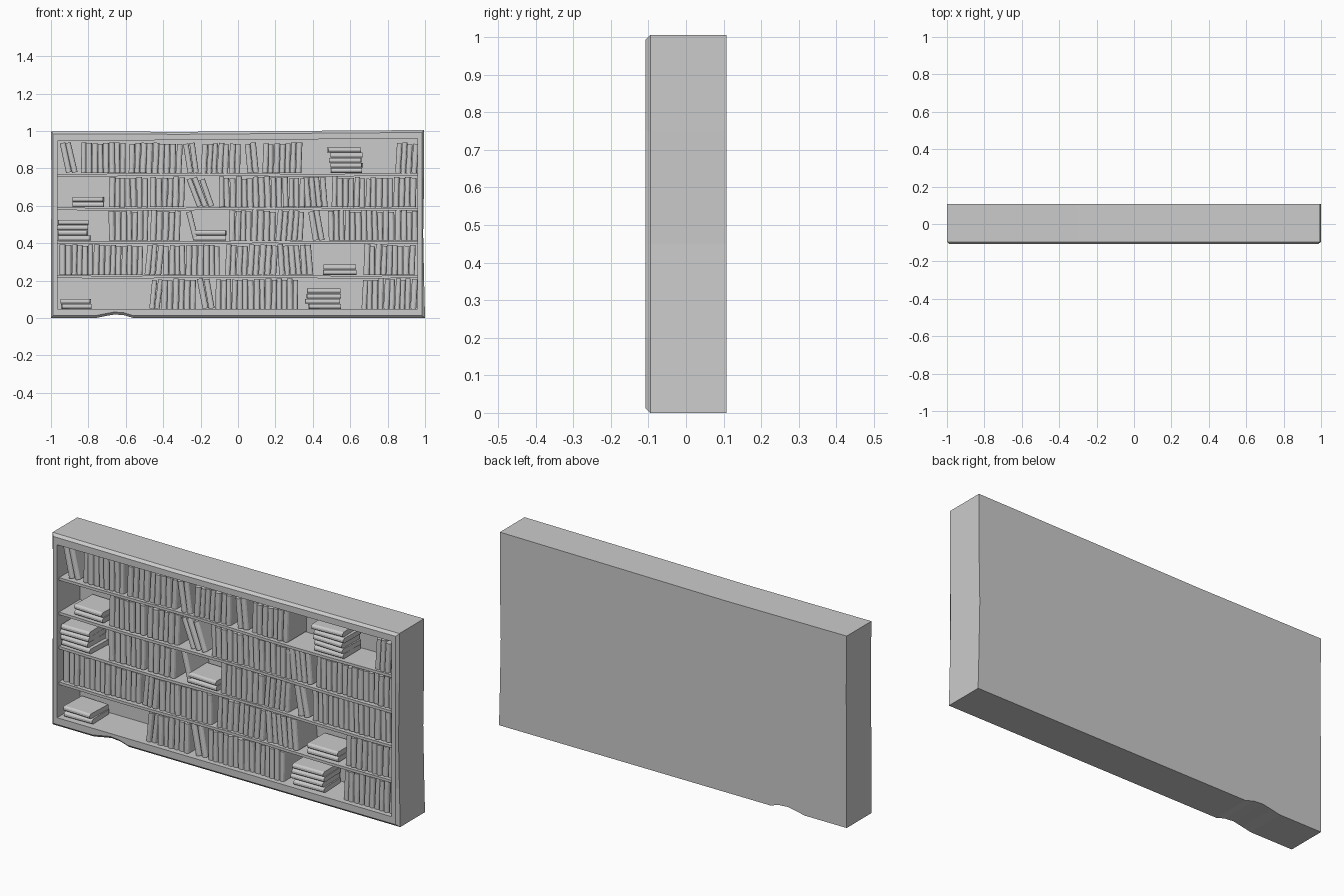
import bpy, bmesh, math, random
from mathutils import Matrix, Vector

if "Cube" in bpy.data.objects:
    bpy.data.objects.remove(bpy.data.objects["Cube"])

random.seed(4)


def finish(bm, name):
    bmesh.ops.recalc_face_normals(bm, faces=bm.faces)
    mesh = bpy.data.meshes.new(name)
    bm.to_mesh(mesh)
    bm.free()
    obj = bpy.data.objects.new(name, mesh)
    bpy.context.collection.objects.link(obj)
    return obj


def clamp(v, lo, hi):
    return max(lo, min(hi, v))


# Case: worn outline lofted back -> chamfer -> front frame -> opening -> inner back
outline = [(-1, 0), (-.76, 0), (-.71, .010), (-.66, .019), (-.61, .015), (-.56, 0),
           (1, 0), (.995, .2), (.99, .45), (.995, .75), (.995, 1.005),
           (.3, 1.0), (-.3, .995), (-1, .998), (-.997, .7), (-1, .35)]


def chamfered(x, z):
    c = .013
    if z < .03:
        z += c
    elif z > .97:
        z -= c
    return clamp(x, -.988, .983), z


def opening(x, z):
    return clamp(x, -.965, .96), clamp(z, .048, .953 + .006 * x)


def same(x, z):
    return x, z


bm = bmesh.new()
rings = []
for y, shape in ((.108, same), (-.095, same), (-.108, chamfered), (-.108, opening), (.08, opening)):
    rings.append([bm.verts.new((p[0], y, p[1])) for p in (shape(*q) for q in outline)])
for a, b in zip(rings, rings[1:]):
    for i in range(len(a)):
        j = (i + 1) % len(a)
        bm.faces.new((a[i], a[j], b[j], b[i]))
bm.faces.new(rings[0])
bm.faces.new(rings[-1])
bmesh.ops.remove_doubles(bm, verts=bm.verts, dist=.0005)
finish(bm, "bookcase_case")


# Shelves: thin boards with a slight uneven sag
def shelf(name, top):
    bm = bmesh.new()
    bmesh.ops.create_cube(bm, size=1)
    long_edges = [e for e in bm.edges if abs(e.verts[0].co.x - e.verts[1].co.x) > .5]
    bmesh.ops.subdivide_edges(bm, edges=long_edges, cuts=9)
    phase = random.uniform(0, 6)
    for v in bm.verts:
        x = v.co.x * 1.93
        v.co = (x - .002, v.co.y * .172 - .006,
                top - .007 + v.co.z * .014 + .003 * math.sin(5 * x + phase) - .002)
    finish(bm, name)


# Book: round-spined block, local z is the height, spine faces -y
def book(bm, w, d, h, matrix):
    plan = [(-.5, d), (-.5, .010), (-.36, .003), (-.15, 0),
            (.15, 0), (.36, .003), (.5, .010), (.5, d)]
    low, high = ([bm.verts.new(matrix @ Vector((u * w, y, z))) for u, y in plan]
                 for z in (0, h))
    n = len(plan)
    for i in range(n):
        j = (i + 1) % n
        bm.faces.new((low[i], low[j], high[j], high[i]))
    bm.faces.new(low)
    bm.faces.new(high)


def standing(bm, x0, x1, lean, base):
    x = x0
    while x < x1 - .02:
        w = random.uniform(.027, .033)
        h = random.uniform(.152, .164)
        a = math.radians(lean + random.uniform(-1.2, 1.2))
        lift = w / 2 * abs(math.sin(a))
        y = random.uniform(-.086, -.078)
        m = Matrix.Translation((x + w / 2, y, base + lift)) @ Matrix.Rotation(a, 4, 'Y')
        book(bm, w * .96, .078 - y, h, m)
        x += w / math.cos(a)


def stack(bm, x0, x1, count, height, base):
    t = height / count
    for i in range(count):
        length = (x1 - x0) * random.uniform(.88, .97)
        m = (Matrix.Translation(((x0 + x1) / 2 + random.uniform(-.01, .01), -.012, base + t * (i + .5)))
             @ Matrix.Rotation(random.uniform(-.05, .05), 4, 'Z')
             @ Matrix.Translation((-length / 2, -.072, 0))
             @ Matrix.Rotation(math.pi / 2, 4, 'Y'))
        book(bm, t * .93, .145, length, m)


# Each level: floor height, standing runs (x0, x1, lean), stacks (x0, x1, count, height)
levels = [
    (.048, [(-.475, -.41, 6), (-.41, -.22, 1), (-.19, -.13, -11), (-.12, .34, 0), (.66, .955, 2)],
     [(-.95, -.785, 2, .055), (.36, .55, 4, .11)]),
    (.230, [(-.955, -.5, 1), (-.5, -.42, 5), (-.4, -.08, 0), (-.07, .2, 3), (.22, .42, -4), (.67, .955, 1)],
     [(.45, .635, 2, .056)]),
    (.413, [(-.69, -.47, 0), (-.47, -.3, 2), (-.24, -.2, -15), (-.05, .2, 1), (.2, .36, 4),
            (.4, .48, -10), (.485, .955, 0)],
     [(-.965, -.79, 4, .112), (-.23, -.055, 2, .056)]),
    (.592, [(-.69, -.47, 0), (-.47, -.29, 2), (-.22, -.11, -20), (-.1, .23, -1), (.24, .35, 0),
            (.36, .5, -5), (.5, .955, 1)],
     [(-.89, -.705, 2, .056)]),
    (.775, [(-.92, -.86, -13), (-.84, -.59, 0), (-.585, -.3, 2), (-.27, -.21, -8), (-.2, -.06, 3),
            (-.05, .03, 2), (.05, .13, -6), (.13, .345, 1), (.84, .955, 3)],
     [(.48, .665, 5, .137)]),
]
for n, (base, runs, piles) in enumerate(levels, 1):
    if n > 1:
        shelf(f"shelf_{n}", base)
    bm = bmesh.new()
    for run in runs:
        standing(bm, *run, base)
    finish(bm, f"standing_books_{n}")
    bm = bmesh.new()
    for pile in piles:
        stack(bm, *pile, base)
    finish(bm, f"stacked_books_{n}")
